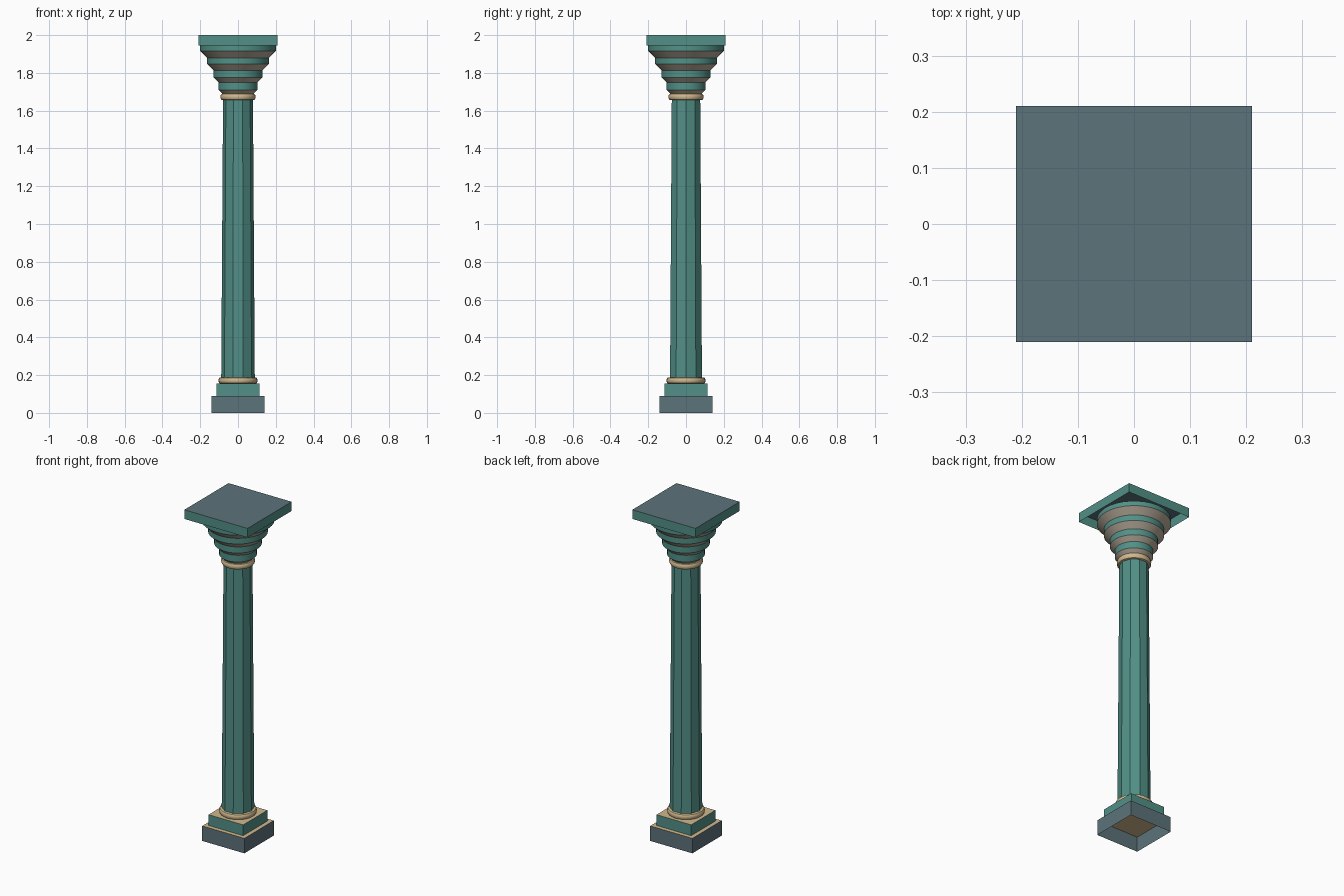
import bpy
import bmesh
from math import sin, cos, pi, radians

cube = bpy.data.objects.get("Cube")
if cube:
    bpy.data.objects.remove(cube, do_unlink=True)


def make_material(name, rgb):
    """Flat material from an sRGB colour (0-255)."""
    linear = [((c / 255 + 0.055) / 1.055) ** 2.4 for c in rgb] + [1.0]
    mat = bpy.data.materials.new(name)
    mat.use_nodes = True
    mat.diffuse_color = linear
    mat.node_tree.nodes["Principled BSDF"].inputs["Base Color"].default_value = linear
    return mat


teal = make_material("teal paint", (82, 144, 135))
slate = make_material("slate grey", (92, 115, 122))
sand = make_material("sand trim", (208, 184, 142))
stone = make_material("warm grey stone", (180, 168, 152))


def finish(name, bm, mats):
    mesh = bpy.data.meshes.new(name)
    bm.to_mesh(mesh)
    bm.free()
    for mat in mats:
        mesh.materials.append(mat)
    obj = bpy.data.objects.new(name, mesh)
    bpy.context.collection.objects.link(obj)
    return obj


def slab(name, half, z0, z1, side_mat, top_mat):
    """Square block, open underneath, with a differently coloured top."""
    bm = bmesh.new()
    bmesh.ops.create_cube(bm, size=1)
    for v in bm.verts:
        v.co.x *= 2 * half
        v.co.y *= 2 * half
        v.co.z = z1 if v.co.z > 0 else z0
    bm.normal_update()
    bottom = [f for f in bm.faces if f.normal.z < -0.5]
    bmesh.ops.delete(bm, geom=bottom, context="FACES_ONLY")
    for f in bm.faces:
        f.material_index = 1 if f.normal.z > 0.5 else 0
    return finish(name, bm, [side_mat, top_mat])


def lathe(name, profile, mats, segments=32, pick=lambda band: 0):
    """Spin a (radius, height) profile; pick gives each band its material."""
    bm = bmesh.new()
    rings = []
    for r, z in profile:
        angles = [2 * pi * i / segments for i in range(segments)]
        rings.append([bm.verts.new((r * cos(a), r * sin(a), z)) for a in angles])
    for band, (low, high) in enumerate(zip(rings, rings[1:])):
        for i in range(segments):
            j = (i + 1) % segments
            face = bm.faces.new((low[i], low[j], high[j], high[i]))
            face.material_index = pick(band)
    obj = finish(name, bm, mats)
    bpy.ops.object.select_all(action="DESELECT")
    obj.select_set(True)
    bpy.context.view_layer.objects.active = obj
    bpy.ops.object.shade_smooth_by_angle(angle=radians(32))
    return obj


def collar(name, radius, z0, z1, inner):
    """Rounded ring around the shaft."""
    mid, half, bulge = (z0 + z1) / 2, (z1 - z0) / 2, 0.01
    arc = [-pi / 2 + pi * k / 6 for k in range(7)]
    curve = [(radius - bulge + bulge * cos(a), mid + half * sin(a)) for a in arc]
    return lathe(name, [(inner, z0)] + curve + [(inner, z1)], [sand])


# Stepped square base
slab("plinth", 0.14, 0, 0.09, slate, sand)
slab("base_step", 0.115, 0.09, 0.155, teal, sand)

# Ten-sided tapering shaft with a collar at each end
lathe("shaft", [(0.089, 0.155), (0.079, 1.69)], [teal], segments=10)
collar("base_collar", 0.103, 0.155, 0.188, 0.07)
collar("neck_collar", 0.093, 1.656, 1.69, 0.07)

# Flaring capital: stone slopes alternate with upright teal bands
steps = [(0.103, 1.71, 1.75), (0.13, 1.776, 1.813),
         (0.163, 1.846, 1.88), (0.2, 1.916, 1.945)]
profile = [(0.082, 1.69)]
for radius, low, high in steps:
    profile += [(radius, low), (radius, high)]
lathe("capital", profile, [stone, teal], pick=lambda band: band % 2)

# Square top slab
slab("abacus", 0.21, 1.945, 2, teal, slate)
